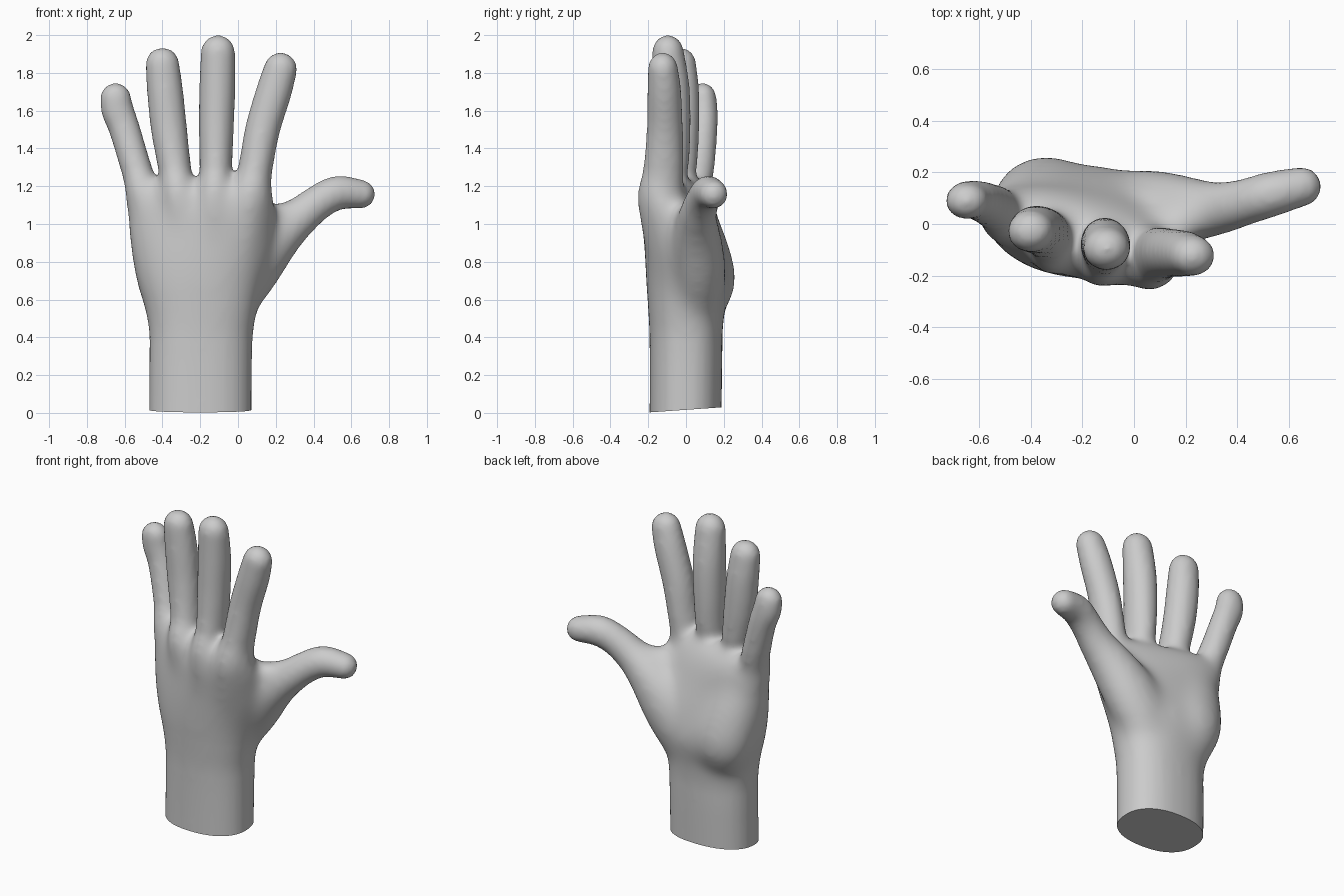
import bpy, bmesh, math
from mathutils import Vector

if "Cube" in bpy.data.objects:
    bpy.data.objects.remove(bpy.data.objects["Cube"])

N = 28


def ring(bm, c, u, v, ru, rv, power=2.0):
    pts = []
    for i in range(N):
        a = 2 * math.pi * i / N
        ca, sa = math.cos(a), math.sin(a)
        x = math.copysign(abs(ca) ** (2 / power), ca) * ru
        y = math.copysign(abs(sa) ** (2 / power), sa) * rv
        pts.append(bm.verts.new(c + u * x + v * y))
    return pts


def skin(bm, rings):
    for a, b in zip(rings, rings[1:]):
        for i in range(N):
            j = (i + 1) % N
            bm.faces.new((a[i], a[j], b[j], b[i]))
    bm.faces.new(rings[0][::-1])
    bm.faces.new(rings[-1])


def spline(a, b, c, d, t):
    return 0.5 * (2 * b + (c - a) * t + (2 * a - 5 * b + 4 * c - d) * t * t
                  + (3 * b - a - 3 * c + d) * t ** 3)


def dense(rows, steps=4):
    rows = [Vector(r) for r in rows]
    out = []
    for i in range(len(rows) - 1):
        a, d = rows[max(i - 1, 0)], rows[min(i + 2, len(rows) - 1)]
        out += [spline(a, rows[i], rows[i + 1], d, k / steps) for k in range(steps)]
    return out + [rows[-1]]


def digit(bm, rows):
    """Round-ended tube; rows are x, y, z, side radius, depth radius."""
    rows = dense(rows)
    pos = [Vector(r[:3]) for r in rows]
    rings = []
    for i, r in enumerate(rows):
        t = (pos[min(i + 1, len(pos) - 1)] - pos[max(i - 1, 0)]).normalized()
        v = Vector((0, 1, 0))
        v = (v - t * v.dot(t)).normalized()
        u = v.cross(t)
        rings.append(ring(bm, pos[i], u, v, r[3], r[4]))
    for k in range(1, 6):
        a = k / 6 * math.pi / 2 * 1.12
        s = max(math.cos(a), 0.08)
        rings.append(ring(bm, pos[-1] + t * r[3] * math.sin(min(a, math.pi / 2)),
                          u, v, r[3] * s, r[4] * s))
    skin(bm, rings)


bm = bmesh.new()

# wrist and palm: z, centre x, centre y, half width, half depth, yaw
palm = [(-.08, -.2, -.003, .272, .190, 0), (.25, -.198, 0, .272, .192, 0),
        (.42, -.195, 0, .276, .194, 0), (.55, -.195, 0.003, .300, .205, -2),
        (.68, -.2, .012, .336, .222, -4), (.85, -.195, -.008, .376, .205, -8),
        (1.0, -.195, -.03, .396, .178, -12), (1.12, -.2, -.042, .408, .152, -16),
        (1.2, -.205, -.045, .396, .112, -17), (1.24, -.21, -.04, .37, .06, -17)]
rings = []
for z, cx, cy, hx, hy, yaw in dense(palm):
    a = math.radians(yaw)
    rings.append(ring(bm, Vector((cx, cy, z)), Vector((math.cos(a), math.sin(a), 0)),
                      Vector((-math.sin(a), math.cos(a), 0)), hx, hy, 2.3))
skin(bm, rings)

# fingers, running down into the palm: index, middle, ring, little
digit(bm, [(.02, -.11, .85, .09, .1), (.06, -.135, 1.12, .115, .128),
           (.09, -.12, 1.28, .092, .108), (.13, -.112, 1.5, .093, .096),
           (.19, -.115, 1.7, .095, .09), (.225, -.122, 1.82, .089, .08)])
digit(bm, [(-.14, -.11, .85, .08, .1), (-.125, -.127, 1.12, .1, .125),
           (-.118, -.095, 1.28, .087, .108), (-.115, -.08, 1.5, .093, .105),
           (-.11, -.08, 1.72, .096, .1), (-.106, -.095, 1.91, .091, .084)])
digit(bm, [(-.27, -.07, .85, .08, .1), (-.31, -.085, 1.12, .1, .12),
           (-.333, -.045, 1.28, .088, .102), (-.365, -.025, 1.5, .096, .095),
           (-.386, -.022, 1.7, .096, .092), (-.4, -.028, 1.845, .09, .082)])
digit(bm, [(-.42, .0, .85, .09, .1), (-.49, .02, 1.12, .1, .11),
           (-.535, .06, 1.28, .083, .09), (-.6, .09, 1.5, .083, .077),
           (-.637, .093, 1.6, .087, .075), (-.648, .09, 1.665, .083, .072)])

# thumb with its fleshy base
digit(bm, [(-.09, .05, .5, .12, .11), (-.02, .06, .65, .165, .145),
           (.08, .062, .8, .17, .15), (.195, .055, .93, .143, .135),
           (.32, .06, 1.035, .108, .105), (.43, .085, 1.118, .093, .09),
           (.53, .115, 1.165, .091, .088), (.65, .145, 1.158, .077, .077)])

# web between thumb and index finger
digit(bm, [(.08, -.03, 1.04, .07, .08), (.18, .0, 1.05, .065, .07),
           (.27, .04, 1.06, .06, .06)])

# heel of the palm on the little finger side
digit(bm, [(-.28, .05, .54, .16, .11), (-.33, .11, .68, .19, .155),
           (-.375, .09, .85, .18, .145), (-.43, .05, 1.02, .14, .12)])

bmesh.ops.recalc_face_normals(bm, faces=bm.faces)
source = bpy.data.meshes.new("hand_parts")
bm.to_mesh(source)
bm.free()
hand = bpy.data.objects.new("hand", source)
bpy.context.collection.objects.link(hand)

# merge the parts into one skin and soften the joins
rm = hand.modifiers.new("merge", 'REMESH')
rm.mode = 'VOXEL'
rm.voxel_size = 0.016
sm = hand.modifiers.new("soften", 'SMOOTH')
sm.factor = 0.5
sm.iterations = 10
merged = bpy.data.meshes.new_from_object(
    hand.evaluated_get(bpy.context.evaluated_depsgraph_get()))
hand.modifiers.clear()

# extra softening of the palm only, fading out towards wrist, fingers and thumb
bm = bmesh.new()
bm.from_mesh(merged)
for k in range(48):
    f = k / 48
    soft = [v for v in bm.verts
            if 0.35 + 0.25 * f < v.co.z < 1.32 - 0.3 * f and v.co.x < 0.4 - 0.3 * f]
    bmesh.ops.smooth_vert(bm, verts=soft, factor=0.5, use_axis_x=True,
                          use_axis_y=True, use_axis_z=True)

# slightly slanted flat cut at the wrist
bmesh.ops.bisect_plane(bm, geom=bm.verts[:] + bm.edges[:] + bm.faces[:], dist=1e-5,
                       plane_co=(-.2, -.19, .003), plane_no=(0, -.07, 1), clear_inner=True)
bmesh.ops.holes_fill(bm, edges=[e for e in bm.edges if e.is_boundary], sides=0)
bmesh.ops.recalc_face_normals(bm, faces=bm.faces)
bm.to_mesh(merged)
bm.free()
hand.data = merged

bpy.ops.object.select_all(action='DESELECT')
hand.select_set(True)
bpy.context.view_layer.objects.active = hand
bpy.ops.object.shade_smooth_by_angle(angle=math.radians(50))
